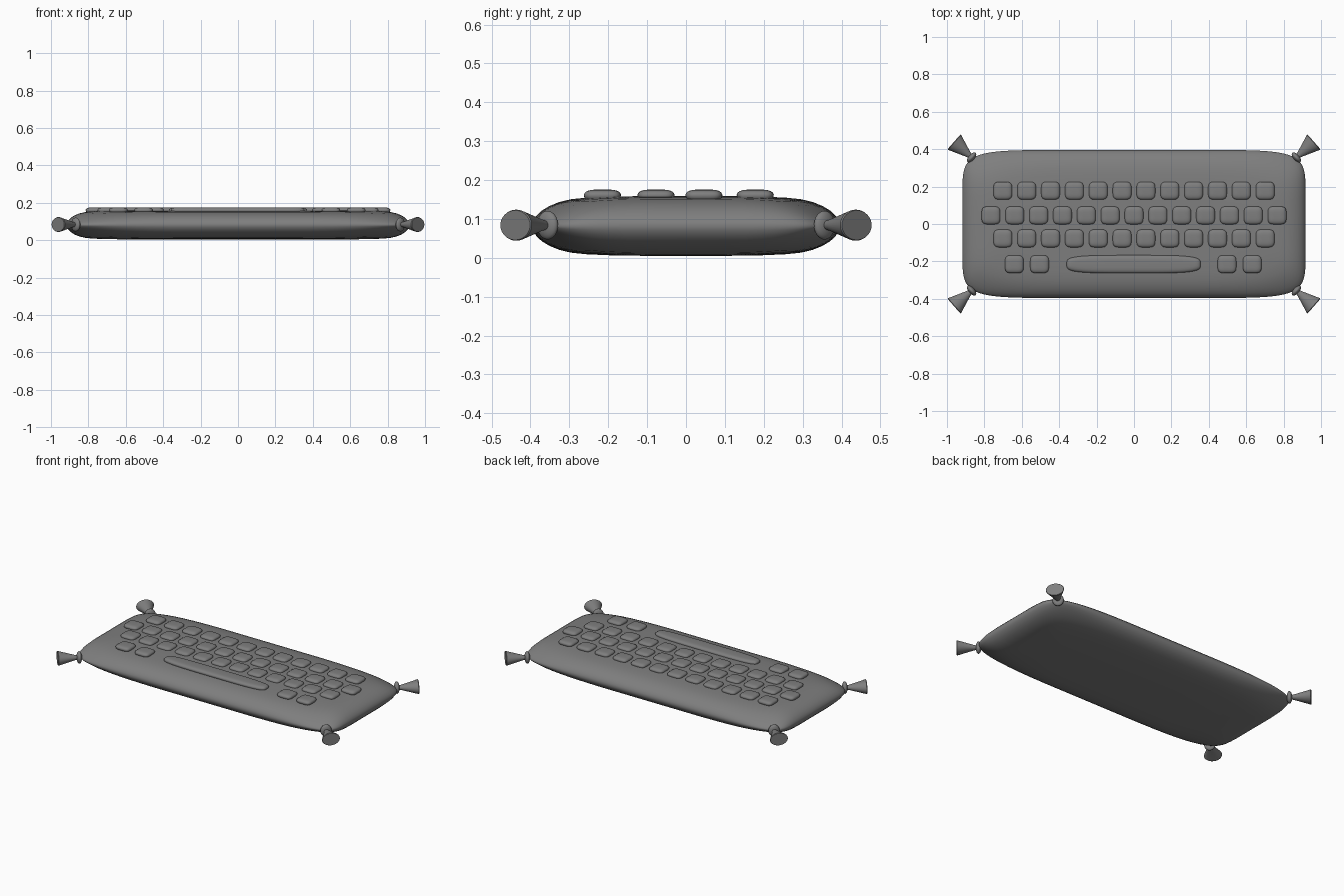
import bpy, bmesh, math
from mathutils import Vector

if "Cube" in bpy.data.objects:
    bpy.data.objects.remove(bpy.data.objects["Cube"], do_unlink=True)

grey = bpy.data.materials.new("soft grey")
grey.use_nodes = True
COLOUR = (0.21, 0.21, 0.21, 1)
grey.diffuse_color = COLOUR
grey.node_tree.nodes["Principled BSDF"].inputs["Base Color"].default_value = COLOUR

MID = 0.082          # height of the cushion seam
A, B = 0.918, 0.396  # cushion half length and half depth


def outline(a, b, power, count):
    """Rounded rectangle as a superellipse."""
    pts = []
    for i in range(count):
        t = 2 * math.pi * (i + 0.5) / count
        c, s = math.cos(t), math.sin(t)
        pts.append((math.copysign(a * abs(c) ** (2 / power), c),
                    math.copysign(b * abs(s) ** (2 / power), s)))
    return pts


def loft(name, rings, angle=60):
    """Skin a stack of equal rings and cap both ends."""
    bm = bmesh.new()
    loops = [[bm.verts.new(p) for p in ring] for ring in rings]
    n = len(loops[0])
    for low, high in zip(loops, loops[1:]):
        for i in range(n):
            j = (i + 1) % n
            bm.faces.new((low[i], low[j], high[j], high[i]))
    bm.faces.new(loops[0][::-1])
    bm.faces.new(loops[-1])
    bmesh.ops.recalc_face_normals(bm, faces=bm.faces)
    mesh = bpy.data.meshes.new(name)
    bm.to_mesh(mesh)
    bm.free()
    mesh.materials.append(grey)
    obj = bpy.data.objects.new(name, mesh)
    bpy.context.collection.objects.link(obj)
    bpy.ops.object.select_all(action='DESELECT')
    obj.select_set(True)
    bpy.context.view_layer.objects.active = obj
    bpy.ops.object.shade_smooth_by_angle(angle=math.radians(angle))
    return obj


# Cushion: inset rings that puff up from the seam, thinner at the corners
steps = [(0.3, 0.077), (0.2, 0.0755), (0.14, 0.073), (0.1, 0.069), (0.07, 0.062),
         (0.045, 0.052), (0.025, 0.040), (0.01, 0.025), (0.003, 0.012)]
profile = [(d, -h) for d, h in steps] + [(0, 0)] + [(d, h) for d, h in reversed(steps)]
rings = []
for inset, height in profile:
    ring = []
    for x, y in outline(A - inset, B - inset, 8, 128):
        pinch = 1 - abs(x / A) ** 4 * abs(y / B) ** 4
        ring.append((x, y, MID + height * pinch))
    rings.append(ring)
loft("cushion", rings)


# Keys: small padded buttons sunk into the cushion
def key(name, x, y, half_w, half_d, power, count):
    layers = [(0.010, 0.145), (0.002, 0.154), (0, 0.162), (0.003, 0.168),
              (0.009, 0.172), (0.018, 0.1745), (0.030, 0.1755)]
    loft(name, [[(x + px, y + py, z) for px, py in
                 outline(half_w - d, half_d - d, power, count)] for d, z in layers])


PITCH = 0.1275
for row, (y, count) in enumerate([(0.178, 12), (0.046, 13), (-0.077, 12)]):
    for i in range(count):
        x = (i - (count - 1) / 2) * PITCH
        key(f"key_row{row + 1}_{i + 1}", x, y, 0.05, 0.048, 4, 32)
for i, x in enumerate([-0.64, -0.505, 0.497, 0.632]):
    key(f"key_row4_{i + 1}", x, -0.215, 0.05, 0.048, 4, 32)
key("space_key", -0.002, -0.215, 0.358, 0.048, 4, 64)


# Corner tassels: flattened knot and an oval flared skirt
def along(start, direction, side, stations, count=32):
    rings = []
    for dist, wide, tall in stations:
        centre = start + direction * dist
        rings.append([centre + side * (wide * math.cos(t)) + Vector((0, 0, tall * math.sin(t)))
                      for t in (2 * math.pi * i / count for i in range(count))])
    return rings


for sx, side_name in ((1, "left"), (-1, "right")):
    for sy, end_name in ((-1, "front"), (1, "back")):
        direction = Vector((0.75 * sx, 0.66 * sy, 0)).normalized()
        side = Vector((-direction.y, direction.x, 0))
        base = Vector((0.868 * sx, 0.356 * sy, MID + 0.002))
        knot = []
        for k in range(1, 12):
            t = math.pi * k / 12
            knot.append((-0.016 * math.cos(t), 0.033 * math.sin(t), 0.037 * math.sin(t)))
        loft(f"tassel_knot_{end_name}_{side_name}", along(base, direction, side, knot))
        skirt = [(0.0, 0.010, 0.010), (0.03, 0.019, 0.016), (0.122, 0.053, 0.040),
                 (0.126, 0.051, 0.038)]
        loft(f"tassel_skirt_{end_name}_{side_name}", along(base, direction, side, skirt), 35)
